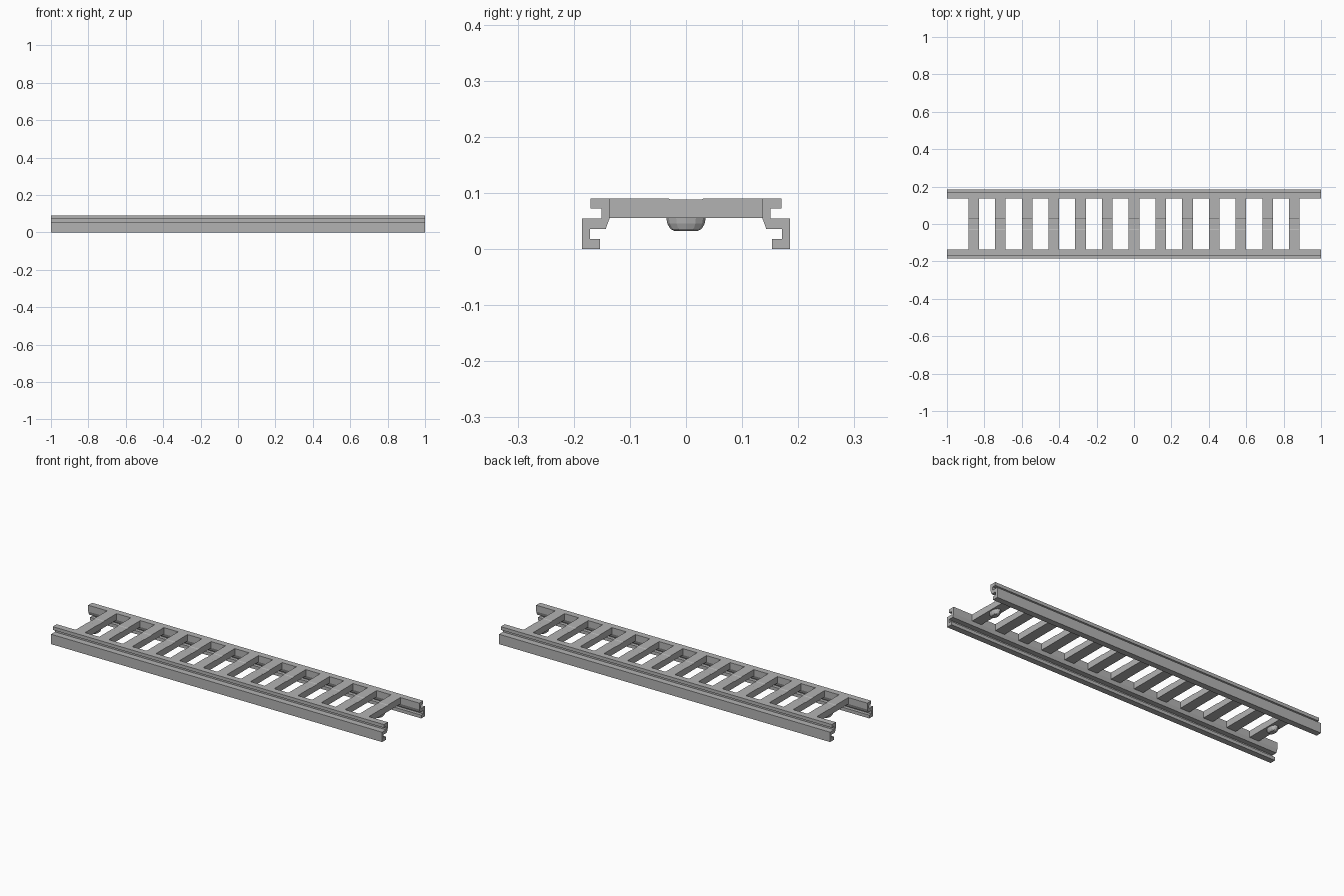
import bpy, bmesh, math

if "Cube" in bpy.data.objects:
    bpy.data.objects.remove(bpy.data.objects["Cube"], do_unlink=True)

grey = bpy.data.materials.new("plain grey")
grey.use_nodes = True
grey.diffuse_color = (0.45, 0.45, 0.45, 1)
grey.node_tree.nodes["Principled BSDF"].inputs["Base Color"].default_value = grey.diffuse_color


def finish(name, bm):
    bmesh.ops.recalc_face_normals(bm, faces=bm.faces)
    mesh = bpy.data.meshes.new(name)
    bm.to_mesh(mesh)
    bm.free()
    mesh.materials.append(grey)
    obj = bpy.data.objects.new(name, mesh)
    bpy.context.collection.objects.link(obj)
    return obj


def prism(name, outline, x_mid, length):
    """Extrude a (y, z) outline along x."""
    bm = bmesh.new()
    face = bm.faces.new([bm.verts.new((x_mid - length / 2, y, z)) for y, z in outline])
    new = bmesh.ops.extrude_face_region(bm, geom=[face])["geom"]
    verts = [v for v in new if isinstance(v, bmesh.types.BMVert)]
    bmesh.ops.translate(bm, verts=verts, vec=(length, 0, 0))
    return finish(name, bm)


TOP, UNDER, INNER = 0.09, 0.055, 0.136

# Side rails: a lipped top, an outer slot and a hooked foot
rail = [(INNER, TOP), (0.17, TOP), (0.17, 0.072), (0.151, 0.072),
        (0.151, 0.054), (0.185, 0.054), (0.185, 0), (0.153, 0),
        (0.153, 0.018), (0.171, 0.018), (0.171, 0.036), (0.143, 0.036),
        (INNER, UNDER)]
for side, name in ((1, "back_rail"), (-1, "front_rail")):
    prism(name, [(side * y, z) for y, z in rail], 0, 2)

# Rungs with a shallow notch in the middle of the top
half = [(INNER, UNDER), (INNER, TOP), (0.031, TOP), (0.027, 0.088)]
rung = half + [(-y, z) for y, z in reversed(half)]
for i in range(-6, 7):
    prism(f"rung_{i + 7}", rung, i / 7, 0.057)

# Faceted pegs under the end rungs
for side, name in ((1, "left_peg"), (-1, "right_peg")):
    bm = bmesh.new()
    rings = []
    for scale, z in ((1, UNDER), (0.95, 0.045), (0.8, 0.036), (0.6, 0.032)):
        rings.append([bm.verts.new((side * 6 / 7 + 0.022 * scale * math.cos(a),
                                    0.035 * scale * math.sin(a), z))
                      for a in (math.tau * k / 12 for k in range(12))])
    for low, high in zip(rings, rings[1:]):
        for k in range(12):
            j = (k + 1) % 12
            bm.faces.new((low[k], low[j], high[j], high[k]))
    bm.faces.new(rings[0])
    bm.faces.new(rings[-1])
    finish(name, bm)
